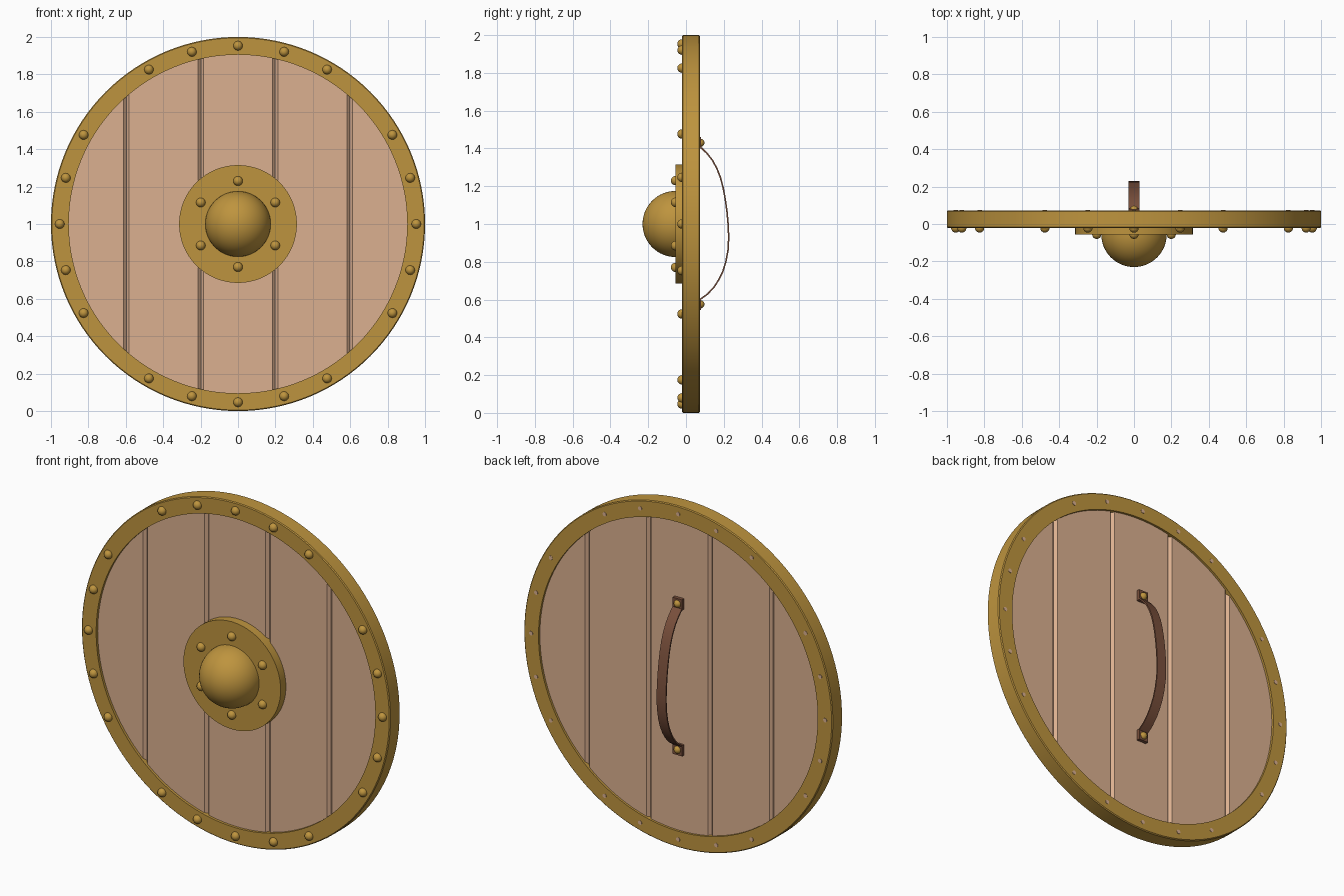
import bpy, bmesh, math
from mathutils import Matrix, Vector

if "Cube" in bpy.data.objects:
    bpy.data.objects.remove(bpy.data.objects["Cube"])

def material(name, rgb):
    m = bpy.data.materials.new(name)
    lin = [(c / 255 / 12.92 if c < 10 else ((c / 255 + 0.055) / 1.055) ** 2.4) for c in rgb]
    m.diffuse_color = (*lin, 1)
    m.use_nodes = True
    m.node_tree.nodes["Principled BSDF"].inputs["Base Color"].default_value = m.diffuse_color
    return m

GOLD = material("brass", (190, 148, 62))
WOOD = material("pale_wood", (219, 176, 144))
LEATHER = material("brown_leather", (122, 80, 60))

def finish(name, bm, mat, smooth=True):
    bmesh.ops.recalc_face_normals(bm, faces=bm.faces)
    me = bpy.data.meshes.new(name)
    bm.to_mesh(me)
    bm.free()
    me.materials.append(mat)
    ob = bpy.data.objects.new(name, me)
    bpy.context.collection.objects.link(ob)
    if smooth:
        bpy.ops.object.select_all(action='DESELECT')
        ob.select_set(True)
        bpy.context.view_layer.objects.active = ob
        bpy.ops.object.shade_smooth_by_angle(angle=math.radians(35))
    return ob

def lathe(name, profile, mat, steps, closed=False):
    """Spin an (r, y) profile around the shield axis."""
    bm = bmesh.new()
    vs = [bm.verts.new((r, y, 1)) for r, y in profile]
    edges = [bm.edges.new(p) for p in zip(vs, vs[1:])]
    if closed:
        edges.append(bm.edges.new((vs[-1], vs[0])))
    bmesh.ops.spin(bm, geom=vs + edges, cent=(0, 0, 1), axis=(0, 1, 0),
                   angle=math.tau, steps=steps)
    bmesh.ops.remove_doubles(bm, verts=bm.verts, dist=1e-5)
    return finish(name, bm, mat)

def rivets(name, points, radius, mat=GOLD):
    bm = bmesh.new()
    for p in points:
        bmesh.ops.create_uvsphere(bm, u_segments=16, v_segments=10, radius=radius,
                                  matrix=Matrix.Translation(p))
    return finish(name, bm, mat)

def ring(radius, y, degrees):
    return [(radius * math.sin(math.radians(a)), y, 1 + radius * math.cos(math.radians(a)))
            for a in degrees]

# metal rim with slightly eased outer edges
F, B, e = -0.021, 0.073, 0.005
lathe("rim", [(0.905, F), (1 - e, F), (1, F + e), (1, B - e), (1 - e, B), (0.905, B)],
      GOLD, 128, closed=True)

# five planks with chamfered long edges, tucked under the rim
R, WF, WB, CH = 0.94, -0.006, 0.060, 0.015
cuts = [-R * 0.999, -0.597, -0.199, 0.199, 0.597, R * 0.999]
for i, (x0, x1) in enumerate(zip(cuts, cuts[1:])):
    t0, t1 = math.asin((x0 + CH) / R), math.asin((x1 - CH) / R)
    xs = [x0] + [R * math.sin(t0 + (t1 - t0) * k / 12) for k in range(13)] + [x1]
    bm = bmesh.new()
    cols = []
    for k, x in enumerate(xs):
        h = math.sqrt(R * R - x * x)
        d = CH if k in (0, len(xs) - 1) else 0
        cols.append([bm.verts.new((x, y, 1 + z)) for y, z in
                     ((WF + d, h), (WF + d, -h), (WB - d, -h), (WB - d, h))])
    for a, b in zip(cols, cols[1:]):
        for j in range(4):
            bm.faces.new((a[j], a[(j + 1) % 4], b[(j + 1) % 4], b[j]))
    bm.faces.new(cols[0])
    bm.faces.new(cols[-1])
    finish(f"plank_{i + 1}", bm, WOOD, smooth=False)

# central boss: flat plate and dome
P = -0.055
lathe("boss_plate", [(0, P), (0.315, P), (0.315, 0.01), (0, 0.01)], GOLD, 64)
lathe("boss_dome", [(0.175 * math.cos(math.pi / 2 * k / 16),
                     P - 0.175 * math.sin(math.pi / 2 * k / 16)) for k in range(17)], GOLD, 48)

# rivets on rim and boss plate
rim_angles = [a for a in range(0, 360, 15) if a % 90 != 45]
rivets("rim_rivets", ring(0.953, F, rim_angles), 0.025)
rivets("boss_rivets", ring(0.23, P, range(0, 360, 60)), 0.025)

# small rivet ends showing on the back of the rim
bm = bmesh.new()
for p in ring(0.953, B, rim_angles):
    bmesh.ops.create_cone(bm, cap_ends=True, segments=12, radius1=0.012, radius2=0.012, depth=0.004,
                          matrix=Matrix.Translation(p) @ Matrix.Rotation(math.pi / 2, 4, 'X'))
finish("rivet_ends", bm, WOOD)

# handle strap: a thin band bowed out behind the planks
path = [(0.079, 1.405), (0.112, 1.373), (0.140, 1.337), (0.163, 1.295), (0.182, 1.247),
        (0.197, 1.19), (0.208, 1.13), (0.217, 1.065), (0.223, 1.0), (0.226, 0.93),
        (0.223, 0.865), (0.211, 0.80), (0.195, 0.749), (0.174, 0.706), (0.150, 0.668),
        (0.115, 0.630), (0.074, 0.600)]
bm = bmesh.new()
secs = []
for k, (y, z) in enumerate(path):
    a, b = path[max(k - 1, 0)], path[min(k + 1, len(path) - 1)]
    t = Vector((b[0] - a[0], b[1] - a[1])).normalized() * 0.004
    n = (-t.y, t.x)
    secs.append([bm.verts.new((x, y + s * n[0], z + s * n[1]))
                 for x, s in ((-0.03, -1), (0.03, -1), (0.03, 1), (-0.03, 1))])
for a, b in zip(secs, secs[1:]):
    for j in range(4):
        bm.faces.new((a[j], a[(j + 1) % 4], b[(j + 1) % 4], b[j]))
bm.faces.new(secs[0])
bm.faces.new(secs[-1])
finish("handle_strap", bm, LEATHER)

# strap end tabs with their rivets
for name, z in (("upper", 1.43), ("lower", 0.575)):
    bm = bmesh.new()
    bmesh.ops.create_cube(bm, size=1, matrix=Matrix.Translation((0, 0.068, z))
                          @ Matrix.Diagonal((0.06, 0.024, 0.062, 1)))
    finish(f"{name}_strap_tab", bm, LEATHER, smooth=False)
rivets("strap_rivets", [(0, 0.076, 1.43), (0, 0.076, 0.575)], 0.022)
